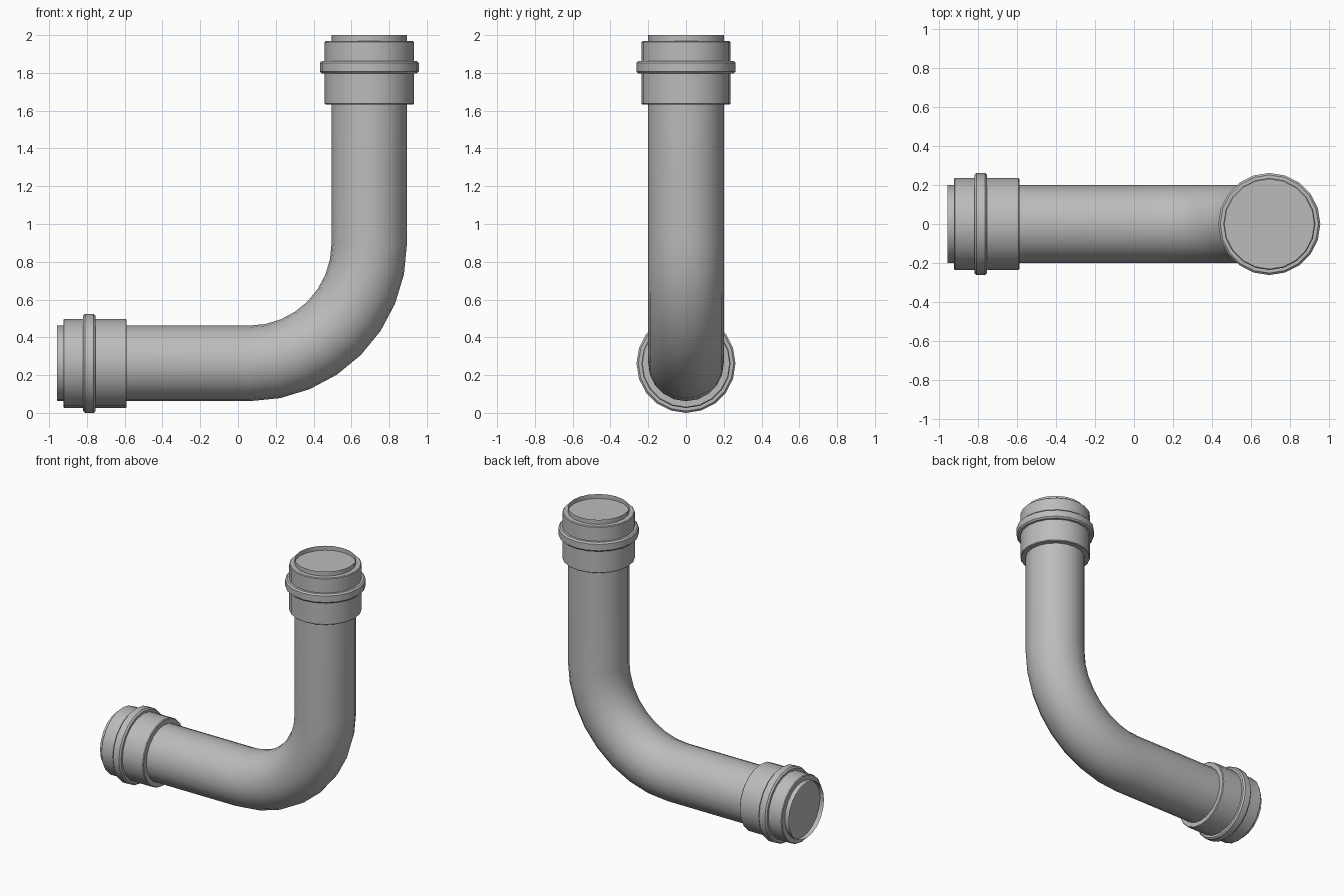
import bpy, bmesh
from math import sin, cos, pi, radians
from mathutils import Vector

cube = bpy.data.objects.get("Cube")
if cube:
    bpy.data.objects.remove(cube, do_unlink=True)

SIDES = 20
PIPE_R, COLLAR_R, RING_R = 0.2, 0.236, 0.262
END_X, TOP_Z = -0.957, 2.0            # the two open ends
AXIS_X, AXIS_Z = 0.695, RING_R        # centre lines of the two legs
BEND_R, BEND_STEPS = 0.635, 8

grey = bpy.data.materials.new("pipe grey")
grey.use_nodes = True
colour = (0.5, 0.5, 0.5, 1)
grey.diffuse_color = colour
grey.node_tree.nodes["Principled BSDF"].inputs["Base Color"].default_value = colour


def sweep(name, stations, capped):
    """Skin circles given as (x, z, heading, radius) into one tube."""
    bm = bmesh.new()
    loops = []
    for x, z, a, r in stations:
        centre = Vector((x, 0, z))
        across, side = Vector((-sin(a), 0, cos(a))), Vector((0, -1, 0))
        angles = [2 * pi * i / SIDES for i in range(SIDES)]
        loops.append([bm.verts.new(centre + r * (cos(t) * across + sin(t) * side))
                      for t in angles])
    for lo, hi in zip(loops, loops[1:]):
        for i in range(SIDES):
            j = (i + 1) % SIDES
            bm.faces.new((lo[i], lo[j], hi[j], hi[i]))
    if capped:
        bm.faces.new(loops[0][::-1])
        bm.faces.new(loops[-1])
    mesh = bpy.data.meshes.new(name)
    bm.to_mesh(mesh)
    bm.free()
    mesh.materials.append(grey)
    obj = bpy.data.objects.new(name, mesh)
    bpy.context.collection.objects.link(obj)
    bpy.ops.object.select_all(action='DESELECT')
    obj.select_set(True)
    bpy.context.view_layer.objects.active = obj
    bpy.ops.object.shade_smooth_by_angle(angle=radians(40))
    return obj


# Bent pipe, open at both ends
path = [(END_X, AXIS_Z, 0, PIPE_R)]
for k in range(BEND_STEPS + 1):
    a = pi / 2 * k / BEND_STEPS
    path.append((AXIS_X - BEND_R + BEND_R * sin(a),
                 AXIS_Z + BEND_R - BEND_R * cos(a), a, PIPE_R))
path.append((AXIS_X, TOP_Z, pi / 2, PIPE_R))
sweep("bent_pipe", path, False)


def band(name, x, z, a, start, end, radius, bevel):
    """Capped disc along a leg, with bevelled rims."""
    profile = [(start, radius - bevel), (start + bevel, radius),
               (end - bevel, radius), (end, radius - bevel)]
    sweep(name, [(x + s * cos(a), z + s * sin(a), a, r) for s, r in profile], True)


# Collar and raised ring at each end
for label, x, z, a in (("lower", END_X, AXIS_Z, 0), ("upper", AXIS_X, TOP_Z, -pi / 2)):
    band(label + "_collar", x, z, a, 0.032, 0.368, COLLAR_R, 0.005)
    band(label + "_ring", x, z, a, 0.137, 0.203, RING_R, 0.01)
